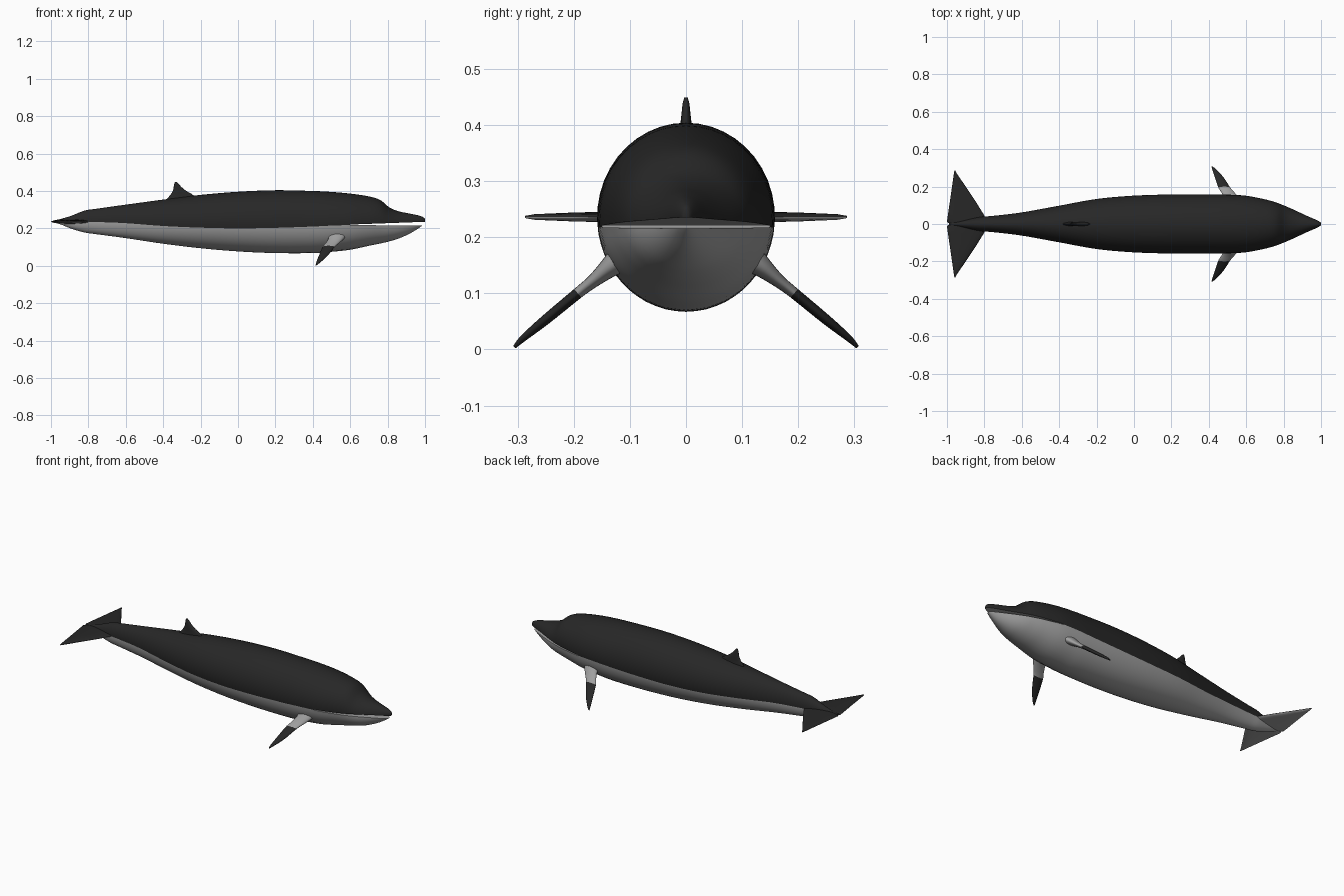
import bpy, bmesh
from math import sin, cos, pi, asin
from mathutils import Vector

cube = bpy.data.objects.get("Cube")
if cube:
    bpy.data.objects.remove(cube)


def material(name, value):
    m = bpy.data.materials.new(name)
    m.use_nodes = True
    colour = (value, value, value, 1)
    m.diffuse_color = colour
    bsdf = m.node_tree.nodes["Principled BSDF"]
    bsdf.inputs["Base Color"].default_value = colour
    bsdf.inputs["Roughness"].default_value = 0.7
    return m


MATS = [material("dark back", 0.02), material("pale belly", 0.35)]
DARK, PALE = 0, 1


def smooth_stations(stations, steps):
    """Catmull-Rom interpolation through rows of numbers."""
    rows = [Vector(s) for s in stations]
    out = []
    for i in range(len(rows) - 1):
        b, c = rows[i], rows[i + 1]
        a = rows[i - 1] if i else b
        d = rows[min(i + 2, len(rows) - 1)]
        for k in range(steps):
            t = k / steps
            out.append(b + (c - a) * (t / 2)
                       + (a * 2 - b * 5 + c * 4 - d) * (t * t / 2)
                       + (b * 3 - a - c * 3 + d) * (t ** 3 / 2))
    return out + [rows[-1]]


def loft(name, rings, rule):
    """Skin rings of points; rule(ring, side) gives the material index."""
    bm = bmesh.new()
    loops = [[bm.verts.new(p) for p in ring] for ring in rings]
    n = len(loops[0])
    for i in range(len(loops) - 1):
        for j in range(n):
            k = (j + 1) % n
            f = bm.faces.new((loops[i][j], loops[i][k], loops[i + 1][k], loops[i + 1][j]))
            f.material_index = rule(i, j)
    for i in (0, -1):
        bm.faces.new(loops[i]).material_index = rule(i % len(loops), 0)
    bmesh.ops.recalc_face_normals(bm, faces=bm.faces)
    mesh = bpy.data.meshes.new(name)
    bm.to_mesh(mesh)
    bm.free()
    for m in MATS:
        mesh.materials.append(m)
    ob = bpy.data.objects.new(name, mesh)
    bpy.context.collection.objects.link(ob)
    return ob


def activate(ob):
    bpy.ops.object.select_all(action="DESELECT")
    ob.select_set(True)
    bpy.context.view_layer.objects.active = ob


def shade(ob, degrees=50):
    activate(ob)
    bpy.ops.object.shade_smooth_by_angle(angle=degrees * pi / 180)


def oval(centre, u, v, n=20):
    return [Vector(centre) + Vector(u) * cos(2 * pi * j / n) + Vector(v) * sin(2 * pi * j / n)
            for j in range(n)]


# Body stations: x, top, bottom, half width, height of the colour line
BODY = [
    (-0.99, .242, .231, .006, .236), (-0.95, .25, .222, .012, .236),
    (-0.89, .268, .198, .025, .236), (-0.82, .295, .178, .038, .236),
    (-0.75, .306, .168, .044, .234), (-0.6, .327, .148, .062, .228),
    (-0.4, .354, .118, .098, .213), (-0.2, .379, .094, .134, .204),
    (0, .396, .077, .152, .2), (0.2, .404, .068, .158, .203),
    (0.4, .4, .068, .158, .21), (0.5, .395, .075, .157, .215),
    (0.6, .386, .086, .151, .218), (0.7, .371, .107, .132, .219),
    (0.76, .352, .119, .115, .22), (0.81, .312, .131, .096, .221),
    (0.86, .291, .146, .074, .222), (0.92, .279, .173, .046, .224),
    (0.97, .268, .204, .024, .227), (0.993, .258, .222, .012, .23),
    (1, .25, .228, .006, .232)]
HALF = 24  # faces above and below the colour line


def body_ring(row):
    x, top, bottom, width, line = row
    mid, high = (top + bottom) / 2, (top - bottom) / 2
    start = asin(max(-.9, min(.9, (line - mid) / high)))
    # throat pleats fade in and out along the front half
    pleat = .009 * max(0, 1 - abs(x - .55) / .3)
    ring = []
    for j in range(2 * HALF):
        if j < HALF:
            a, r = start + (pi - 2 * start) * j / HALF, 1
        else:
            a = pi - start + (pi + 2 * start) * (j - HALF) / HALF
            r = 1 - pleat * (j % 2)
        ring.append((x, width * cos(a) * r, mid + high * sin(a) * r))
    return ring


body = loft("body", [body_ring(r) for r in smooth_stations(BODY, 5)],
            lambda i, j: DARK if j < HALF else PALE)

# Mouth: a thin wedge cut between the jaws
wedge = [(.6, .2175), (1.1, .215), (1.1, .239), (.6, .2205)]
cutter = loft("mouth_cutter", [[(x, y, z) for x, z in wedge] for y in (-.3, .3)],
              lambda i, j: PALE)
cutter.hide_render = True
cut = body.modifiers.new("mouth", "BOOLEAN")
cut.operation, cut.solver, cut.object = "DIFFERENCE", "EXACT", cutter
activate(body)
bpy.ops.object.modifier_apply(modifier=cut.name)
bpy.data.objects.remove(cutter)
shade(body)

# Tail flukes: y, leading x, trailing x, half thickness, mirrored about y = 0
side = [(.012, -.785, -1, .012), (.05, -.803, -.995, .011), (.11, -.84, -.986, .01),
        (.2, -.9, -.973, .008), (.27, -.947, -.963, .005), (.287, -.957, -.96, .002)]
rows = [(-y, a, b, t) for y, a, b, t in reversed(side)] + [(0, -.78, -.985, .012)] + side
shade(loft("tail_flukes",
           [oval(((a + b) / 2, y, .236), ((a - b) / 2, 0, 0), (0, 0, t)) for y, a, b, t in rows],
           lambda i, j: DARK if j < 10 else PALE))

# Dorsal fin: z, front x, back x, half thickness
FIN = [(.335, -.2, -.4, .016), (.375, -.235, -.365, .011), (.4, -.276, -.349, .01),
       (.42, -.301, -.344, .008), (.438, -.317, -.341, .006), (.449, -.328, -.336, .003)]
shade(loft("dorsal_fin",
           [oval(((a + b) / 2, 0, z), ((a - b) / 2, 0, 0), (0, t, 0))
            for z, a, b, t in smooth_stations(FIN, 3)],
           lambda i, j: DARK))

# Flippers: centre x, y, z, half chord, half thickness; pale at the root
FLIPPER = [(.53, .105, .17, .055, .03), (.525, .135, .147, .042, .019),
           (.505, .165, .122, .035, .012), (.484, .193, .1, .032, .01),
           (.455, .25, .053, .023, .009), (.43, .29, .02, .011, .006),
           (.418, .306, .004, .003, .003)]
STEPS = 4
for name, s in (("front_flipper", -1), ("back_flipper", 1)):
    rings = [oval((x, s * y, z), (c, 0, 0), (0, s * .66 * t, .75 * t))
             for x, y, z, c, t in smooth_stations(FLIPPER, STEPS)]
    shade(loft(name, rings, lambda i, j: PALE if i < 3 * STEPS else DARK))
